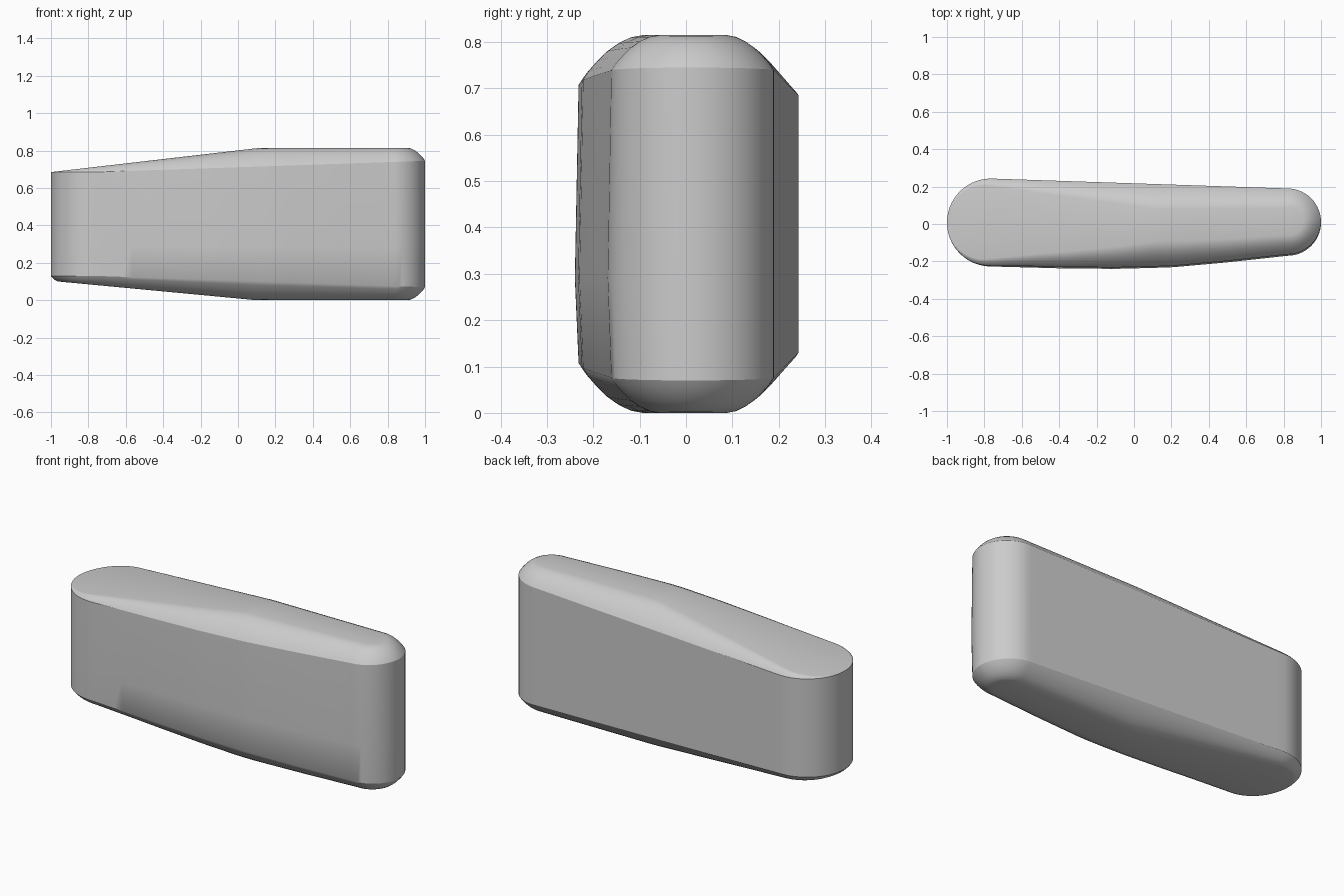
import bpy, math
from mathutils import Vector

cube = bpy.data.objects.get("Cube")
if cube:
    bpy.data.objects.remove(cube)

# Plan outline: two round ends joined by a straight back and a bowed front
LEFT, LEFT_R = Vector((-0.765, 0.008)), 0.235
RIGHT, RIGHT_R = Vector((0.82, 0.01)), 0.18
FRONT = [(-0.765, -0.227), (-0.4, -0.237), (-0.1, -0.24), (0.2, -0.232), (0.5, -0.205), (0.82, -0.17)]
ARC, SPAN = 14, 32


def clamp(v):
    return max(0.0, min(1.0, v))


def front_y(x):
    for (x0, y0), (x1, y1) in zip(FRONT, FRONT[1:]):
        if x <= x1 + 1e-6:
            return y0 + (y1 - y0) * (x - x0) / (x1 - x0)
    return FRONT[-1][1]


def half_outline(side):
    """Points and outward normals from the left tip to the right tip."""
    pts = []
    for i in range(ARC):
        a = math.pi - math.pi / 2 * i / ARC
        n = Vector((math.cos(a), side * math.sin(a)))
        pts.append((LEFT + n * LEFT_R, n))
    for i in range(SPAN + 1):
        x = LEFT.x + (RIGHT.x - LEFT.x) * i / SPAN
        y = 0.243 - 0.053 * i / SPAN if side > 0 else front_y(x)
        pts.append((Vector((x, y)), Vector((0, side))))
    for i in range(1, ARC + 1):
        a = math.pi / 2 - math.pi / 2 * i / ARC
        n = Vector((math.cos(a), side * math.sin(a)))
        pts.append((RIGHT + n * RIGHT_R, n))
    return pts


# Height of the ridge and the wall edge along the length
def roof(x):
    return 0.685 + 0.13 * clamp((x + 1) / 1.12)


def floor(x):
    return 0.1 - 0.1 * clamp((x + 0.96) / 1.06)


def wall_top(x):
    return 0.685 + 0.06 * clamp((x + 0.76) / 1.76)


def wall_bottom(x):
    return 0.13 - 0.06 * clamp((x + 0.76) / 1.76)


back, front = half_outline(1), half_outline(-1)
last = len(back) - 1
outline = back + front[-2:0:-1]
count = len(outline)
ROUNDING = [(0, 0), (0.1, 0.2), (0.25, 0.43), (0.42, 0.65), (0.6, 0.82), (0.8, 0.95), (1, 1)]


def edge_ring(edge, limit, t, v):
    ring = []
    for p, n in outline:
        depth = abs(limit(p.x) - edge(p.x)) + 0.003
        bow = 0.008 * max(0, -n.y) * clamp((p.x + 1) * 2)
        q = p - n * (1.3 * depth * t + bow)
        z0 = edge(p.x)
        ring.append((q.x, q.y, z0 + (limit(q.x) - z0) * v))
    return ring


rings = [edge_ring(wall_bottom, floor, t, v) for t, v in reversed(ROUNDING)]
rings.append([(p.x, p.y, 0.29) for p, n in outline])
rings += [edge_ring(wall_top, roof, t, v) for t, v in ROUNDING]

verts = [v for ring in rings for v in ring]
faces = []
for r in range(len(rings) - 1):
    for i in range(count):
        j = (i + 1) % count
        a, b = r * count, (r + 1) * count
        faces.append((a + j, a + i, b + i, b + j))

# Caps run as strips between back and front
for base, flip in ((0, False), ((len(rings) - 1) * count, True)):
    for i in range(last):
        loop = [i, i + 1, (count - i - 1) % count, (count - i) % count]
        loop = [base + k for k in dict.fromkeys(loop)]
        faces.append(loop[::-1] if flip else loop)

mesh = bpy.data.meshes.new("tapered_body")
mesh.from_pydata(verts, [], faces)
mesh.update()
body = bpy.data.objects.new("tapered_body", mesh)
bpy.context.collection.objects.link(body)

# Plain grey finish
grey = bpy.data.materials.new("plain_grey")
grey.use_nodes = True
colour = (0.6, 0.6, 0.6, 1)
grey.diffuse_color = colour
grey.node_tree.nodes["Principled BSDF"].inputs["Base Color"].default_value = colour
mesh.materials.append(grey)

bpy.context.view_layer.objects.active = body
body.select_set(True)
bpy.ops.object.shade_smooth_by_angle(angle=math.radians(32))
